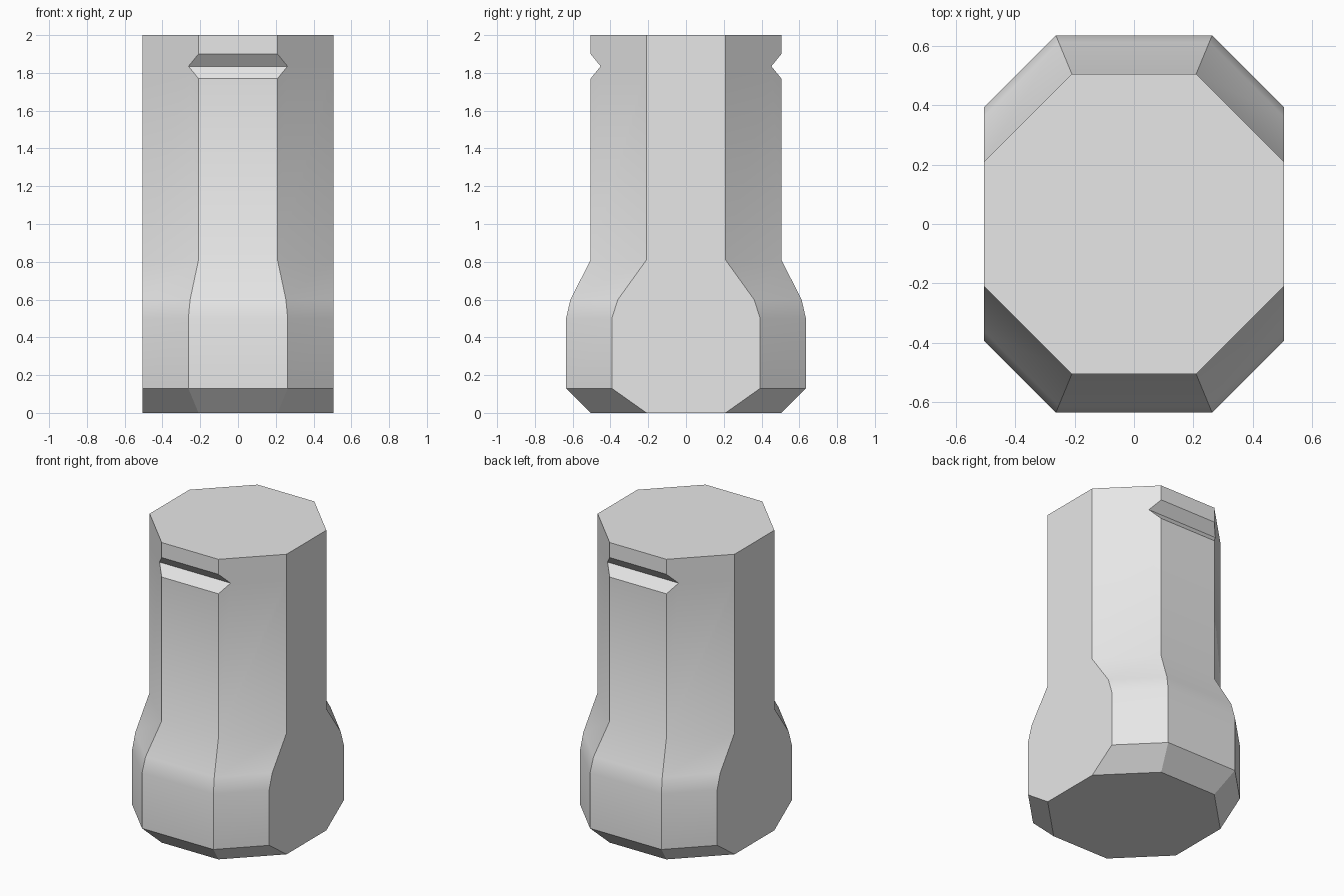
import bpy, bmesh, math

cube = bpy.data.objects.get("Cube")
if cube:
    bpy.data.objects.remove(cube, do_unlink=True)

# Plain grey material
grey = bpy.data.materials.new("plain grey")
grey.use_nodes = True
color = (0.8, 0.8, 0.8, 1.0)
grey.diffuse_color = color
grey.node_tree.nodes["Principled BSDF"].inputs["Base Color"].default_value = color

SIDE = 0.505                      # flat left and right sides
NECK = SIDE * math.sqrt(2)        # x + y on the diagonal faces of the neck


def section(depth, diagonal=None):
    """Eight-sided section: front/back at depth, sides cut flat at SIDE."""
    s = diagonal or depth * math.sqrt(2)
    a, b = (s - depth, depth), (SIDE, s - SIDE)
    quarter = [b, a]
    half = quarter + [(-x, y) for x, y in reversed(quarter)]
    return half + [(-x, -y) for x, y in half]


# Height and section of each ring, from foot to top
rings = [
    (0.0, section(SIDE)),
    (0.13, section(0.635)),
    (0.50, section(0.635)),
    (0.60, section(0.612)),
    (0.81, section(SIDE)),
    (1.77, section(SIDE)),
    (1.835, section(0.452, NECK)),   # front and back grooves
    (1.90, section(SIDE)),
    (2.0, section(SIDE)),
]

# Loft the rings into a closed body
bm = bmesh.new()
loops = [[bm.verts.new((x, y, z)) for x, y in pts] for z, pts in rings]
for low, high in zip(loops, loops[1:]):
    for i in range(len(low)):
        j = (i + 1) % len(low)
        bm.faces.new((low[i], low[j], high[j], high[i]))
bm.faces.new(loops[-1])
bm.faces.new(reversed(loops[0]))
bmesh.ops.recalc_face_normals(bm, faces=bm.faces)

# Merge the coplanar strips of the flat sides and neck diagonals
flat = [e for e in bm.edges if e.calc_face_angle(1.0) < 0.001]
bmesh.ops.dissolve_edges(bm, edges=flat, use_verts=False)

mesh = bpy.data.meshes.new("grooved_post")
bm.to_mesh(mesh)
bm.free()
mesh.materials.append(grey)
post = bpy.data.objects.new("grooved_post", mesh)
bpy.context.collection.objects.link(post)

# Smooth the shoulder, keep the corners sharp
bpy.context.view_layer.objects.active = post
post.select_set(True)
bpy.ops.object.shade_smooth_by_angle(angle=math.radians(30))
